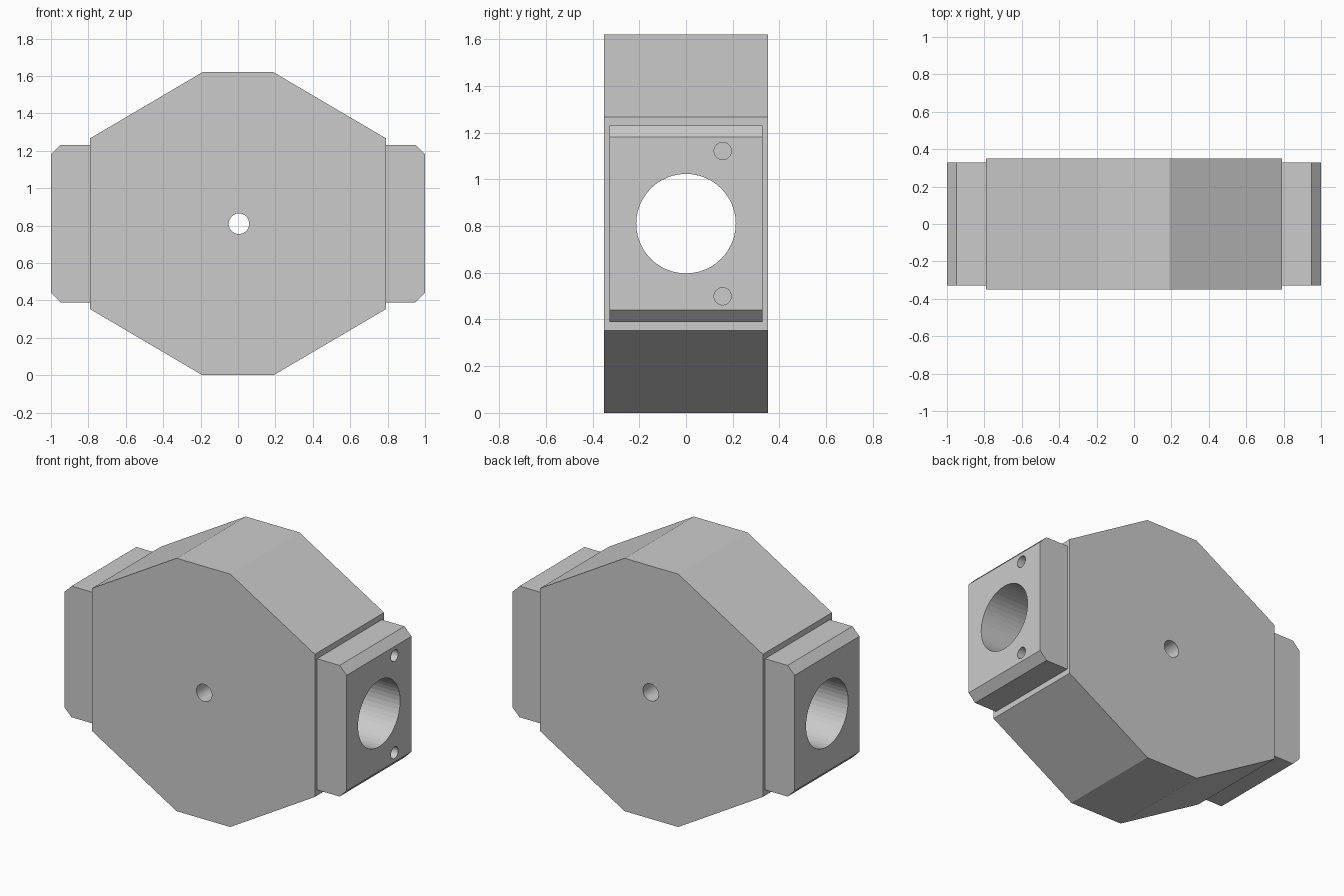
import bpy, bmesh, math
from mathutils import Matrix

if "Cube" in bpy.data.objects:
    bpy.data.objects.remove(bpy.data.objects["Cube"])

MID_Z = 0.81


def prism(name, profile, half_depth):
    """Extrude an XZ profile symmetrically along Y."""
    bm = bmesh.new()
    face = bm.faces.new([bm.verts.new((x, -half_depth, z)) for x, z in profile])
    ext = bmesh.ops.extrude_face_region(bm, geom=[face])
    verts = [g for g in ext["geom"] if isinstance(g, bmesh.types.BMVert)]
    bmesh.ops.translate(bm, verts=verts, vec=(0, 2 * half_depth, 0))
    bmesh.ops.recalc_face_normals(bm, faces=bm.faces)
    return to_object(name, bm)


def cylinder(name, radius, length, centre, axis, sides):
    """Closed cylinder along X or Y, used as a drill."""
    bm = bmesh.new()
    rot = Matrix.Rotation(math.pi / 2, 4, "Y" if axis == "X" else "X")
    bmesh.ops.create_cone(bm, cap_ends=True, segments=sides, radius1=radius,
                          radius2=radius, depth=length,
                          matrix=Matrix.Translation(centre) @ rot)
    return to_object(name, bm)


def to_object(name, bm):
    mesh = bpy.data.meshes.new(name)
    bm.to_mesh(mesh)
    bm.free()
    obj = bpy.data.objects.new(name, mesh)
    bpy.context.collection.objects.link(obj)
    return obj


def combine(target, tool, operation):
    """Apply a boolean and discard the tool object."""
    mod = target.modifiers.new(tool.name, "BOOLEAN")
    mod.operation = operation
    mod.solver = "EXACT"
    mod.object = tool
    bpy.context.view_layer.objects.active = target
    bpy.ops.object.modifier_apply(modifier=mod.name)
    bpy.data.objects.remove(tool)


# Octagonal main body
quarter = [(0.19, 0.81), (0.79, 0.457)]
outline = [(x, MID_Z + z) for x, z in quarter]
outline += [(x, MID_Z - z) for x, z in reversed(quarter)]
outline += [(-x, z) for x, z in reversed(outline)]
body = prism("valve_body", outline, 0.35)

# Chamfered end blocks, one on each side
for side in (-1, 1):
    block = [(side * x, MID_Z + z) for x, z in
             [(0.7, -0.42), (0.95, -0.42), (1.0, -0.37),
              (1.0, 0.37), (0.95, 0.42), (0.7, 0.42)]]
    combine(body, prism("end_block", block, 0.328), "UNION")

# Main bore straight through, and the small front-to-back hole
combine(body, cylinder("main_bore", 0.213, 2.4, (0, 0, MID_Z), "X", 48), "DIFFERENCE")
combine(body, cylinder("cross_hole", 0.055, 1.0, (0.005, 0, MID_Z), "Y", 32), "DIFFERENCE")

# Two blind bolt holes in the right-hand face
for dz in (-0.311, 0.311):
    combine(body, cylinder("bolt_hole", 0.037, 0.4, (1.0, 0.157, MID_Z + dz), "X", 24),
            "DIFFERENCE")
